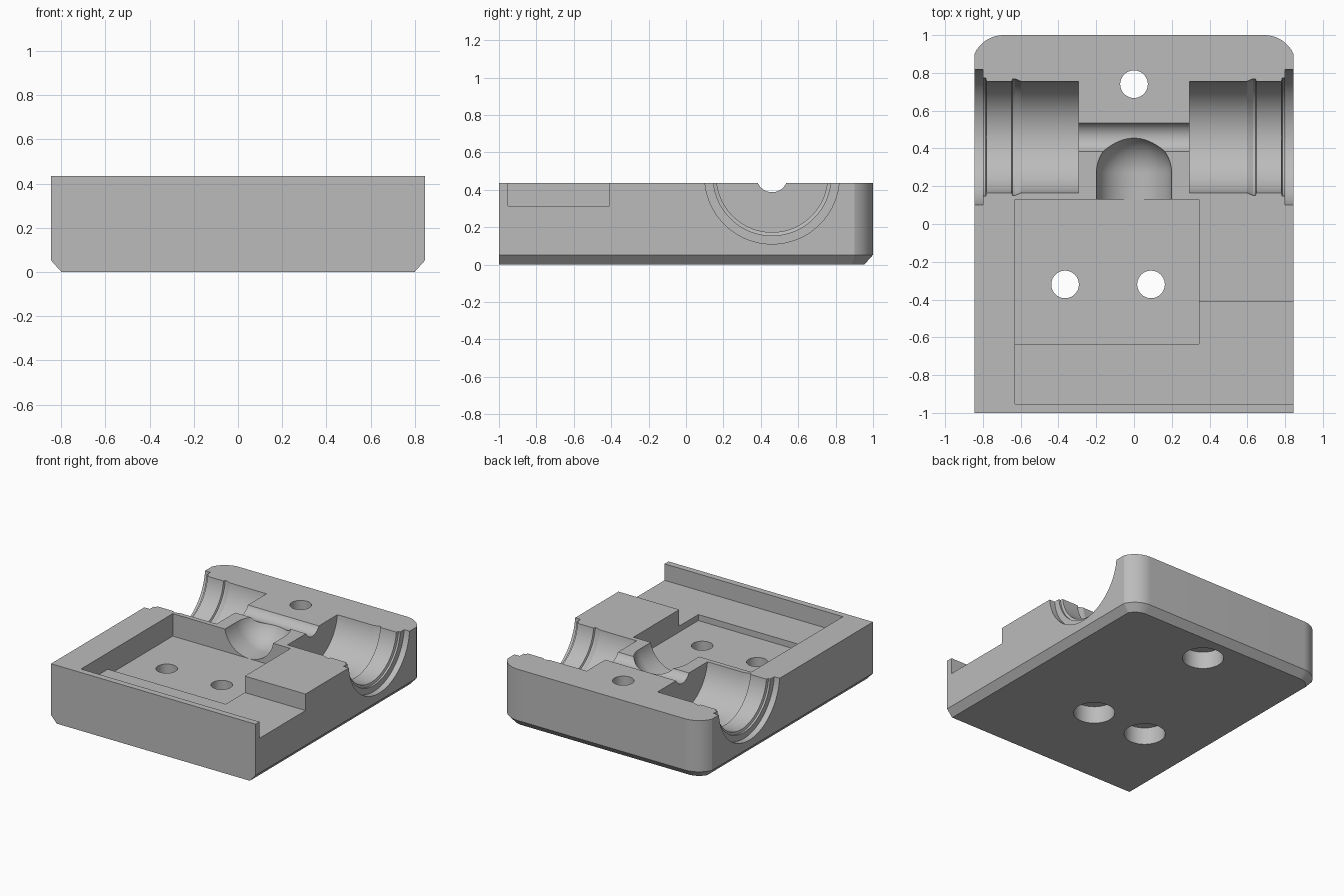
import bpy, bmesh, math
from mathutils import Matrix, Vector

cube = bpy.data.objects.get("Cube")
if cube:
    bpy.data.objects.remove(cube, do_unlink=True)

TOP = 0.435     # parting face
AXIS_Z = 0.47   # height of the bore axis
BORE_Y = 0.46
FLOOR = 0.267

grey = bpy.data.materials.new("plain grey")
grey.use_nodes = True
grey.diffuse_color = (0.5, 0.5, 0.5, 1)
grey.node_tree.nodes["Principled BSDF"].inputs["Base Color"].default_value = (0.5, 0.5, 0.5, 1)


def make_object(name, bm):
    bmesh.ops.recalc_face_normals(bm, faces=bm.faces)
    mesh = bpy.data.meshes.new(name)
    bm.to_mesh(mesh)
    bm.free()
    mesh.materials.append(grey)
    obj = bpy.data.objects.new(name, mesh)
    bpy.context.collection.objects.link(obj)
    return obj


def loft(bm, rings):
    """Skin a stack of equal-length point rings and cap both ends."""
    rows = [[bm.verts.new(p) for p in ring] for ring in rings]
    for a, b in zip(rows, rows[1:]):
        for i in range(len(a)):
            j = (i + 1) % len(a)
            bm.faces.new((a[i], a[j], b[j], b[i]))
    bm.faces.new(rows[0][::-1])
    bm.faces.new(rows[-1])


def turned(name, profile, axis, origin, steps=96):
    """Solid of revolution; profile is (distance along axis, radius)."""
    bm = bmesh.new()
    turn = Vector((0, 0, 1)).rotation_difference(Vector(axis)).to_matrix()
    rings = []
    for t, r in profile:
        angles = [2 * math.pi * (i + 0.5) / steps for i in range(steps)]
        rings.append([Vector(origin) + turn @ Vector((r * math.cos(a), r * math.sin(a), t))
                      for a in angles])
    loft(bm, rings)
    return make_object(name, bm)


def box(name, x0, x1, y0, y1, z0, z1):
    bm = bmesh.new()
    bmesh.ops.create_cube(bm, size=1, matrix=Matrix.Translation(
        ((x0 + x1) / 2, (y0 + y1) / 2, (z0 + z1) / 2))
        @ Matrix.Diagonal((x1 - x0, y1 - y0, z1 - z0, 1)))
    return make_object(name, bm)


def outline(inset, z, steps=14):
    """Block outline with two rounded rear corners."""
    half, radius, cx, cy = 0.845 - inset, 0.17 - inset, 0.69, 0.83
    start = math.acos((half - cx) / radius)
    arc = [start + (math.pi / 2 - start) * i / steps for i in range(steps + 1)]
    right = [(cx + radius * math.cos(a), cy + radius * math.sin(a), z) for a in arc]
    left = [(-x, y, z) for x, y, z in reversed(right)]
    return [(half, -1, z)] + right + left + [(-half, -1, z)]


# Body with chamfered lower edge
bm = bmesh.new()
loft(bm, [outline(0.047, 0), outline(0, 0.052), outline(0, TOP)])
body = make_object("housing_half", bm)

# Rectangular recesses
cutters = [
    box("side_channel_cutter", -0.63, 1, -0.953, -0.41, 0.312, 0.6),
    box("pocket_cutter", -0.63, 0.343, -0.635, 0.13, FLOOR, 0.61),
]

# Stepped bores on both sides
bore = [(0.293, 0.297), (0.597, 0.297), (0.63, 0.311), (0.643, 0.311), (0.648, 0.297),
        (0.78, 0.297), (0.785, 0.315), (0.8, 0.315), (0.8005, 0.36), (0.95, 0.36)]
for side, label in ((1, "left"), (-1, "right")):
    cutters.append(turned(label + "_bore_cutter", bore, (side, 0, 0), (0, BORE_Y, AXIS_Z)))

# Narrow link between the bores
cutters.append(turned("link_cutter", [(-0.4, 0.083), (0.4, 0.083)], (1, 0, 0),
                      (0, BORE_Y, AXIS_Z), 64))

# Round-ended trough opening into the pocket
R = 0.2025
dome = [(0.05, R)] + [(0.27 + R * math.sin(a), R * math.cos(a))
                      for a in (math.radians(89.5) * i / 24 for i in range(25))]
cutters.append(turned("trough_cutter", dome, (0, 1, 0), (0, 0, AXIS_Z)))

# Screw holes with counterbores underneath
for i, (x, y) in enumerate(((0, 0.74), (-0.365, -0.32), (0.09, -0.32))):
    cutters.append(turned("screw_hole_cutter_%d" % i,
                          [(-0.1, 0.142), (0.13, 0.142), (0.1301, 0.073), (0.7, 0.073)],
                          (0, 0, 1), (x, y, 0), 48))

# Carve the body
bpy.context.view_layer.objects.active = body
for cutter in cutters:
    mod = body.modifiers.new(cutter.name, 'BOOLEAN')
    mod.operation = 'DIFFERENCE'
    mod.solver = 'EXACT'
    mod.object = cutter
    bpy.ops.object.modifier_apply(modifier=mod.name)
    bpy.data.objects.remove(cutter, do_unlink=True)

for obj in bpy.context.selected_objects:
    obj.select_set(False)
body.select_set(True)
bpy.ops.object.shade_smooth_by_angle(angle=math.radians(20))
